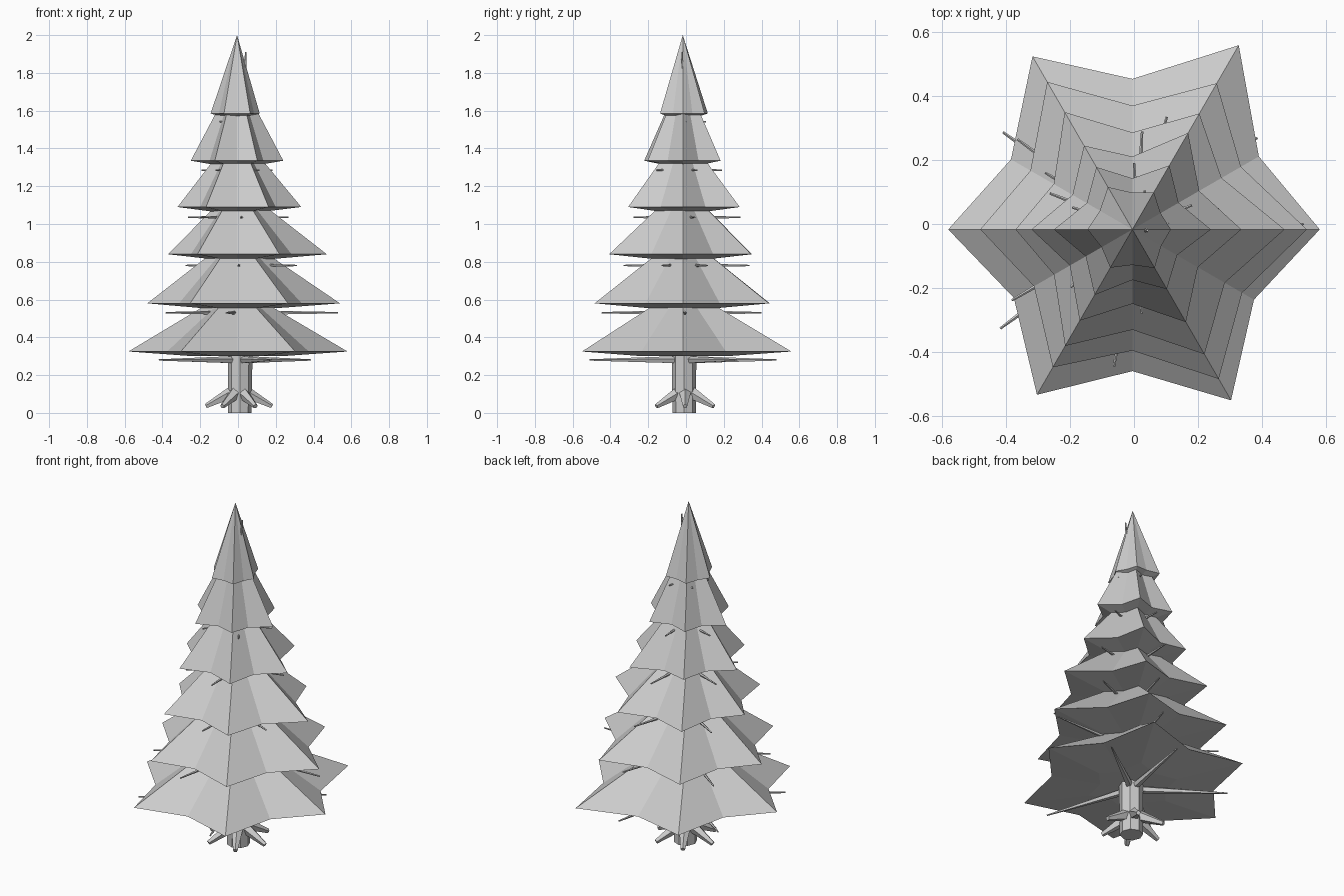
import bpy, bmesh, math
from mathutils import Vector

if "Cube" in bpy.data.objects:
    bpy.data.objects.remove(bpy.data.objects["Cube"])

grey = bpy.data.materials.new("light grey")
grey.diffuse_color = (0.6, 0.6, 0.6, 1)
grey.use_nodes = True
grey.node_tree.nodes["Principled BSDF"].inputs["Base Color"].default_value = grey.diffuse_color
CX, CY = -0.005, -0.017


def finish(name, bm):
    bmesh.ops.recalc_face_normals(bm, faces=bm.faces)
    me = bpy.data.meshes.new(name)
    bm.to_mesh(me)
    bm.free()
    me.materials.append(grey)
    ob = bpy.data.objects.new(name, me)
    bpy.context.collection.objects.link(ob)
    return ob


def spike(bm, a, b, r1, r2, sides=5):
    """Tapered stick between two points."""
    a, b = Vector(a), Vector(b)
    d = b - a
    m = d.to_track_quat('Z', 'Y').to_matrix().to_4x4()
    m.translation = (a + b) / 2
    bmesh.ops.create_cone(bm, cap_ends=True, segments=sides, radius1=r1,
                          radius2=r2, depth=d.length, matrix=m)


# Foliage tiers: rim height, apex height, notch ratio, six tip radii
tiers = [
    (0.325, 0.67, 0.73, (.585, .664, .624, .575, .596, .616)),
    (0.58, 0.95, 0.73, (.545, .527, .532, .475, .497, .539)),
    (0.84, 1.21, 0.72, (.475, .418, .423, .365, .42, .45)),
    (1.09, 1.50, 0.70, (.34, .348, .302, .315, .329, .334)),
    (1.335, 1.80, 0.70, (.245, .231, .225, .245, .236, .215)),
    (1.585, 2.00, 0.80, (.12, .134, .153, .14, .138, .139)),
]
for n, (z, top, notch, tips) in enumerate(tiers):
    bm = bmesh.new()
    apex = bm.verts.new((CX, CY, top))
    rim, under = [], []
    for i in range(12):
        r = tips[i // 2]
        if i % 2:
            r = notch * (tips[i // 2] + tips[(i // 2 + 1) % 6]) / 2
        c, s = math.cos(i * math.pi / 6), math.sin(i * math.pi / 6)
        rim.append(bm.verts.new((CX + r * c, CY + r * s, z)))
        under.append(bm.verts.new((CX + .4 * r * c, CY + .4 * r * s, z - .025)))
    for i in range(12):
        j = (i + 1) % 12
        bm.faces.new((rim[i], rim[j], apex))
        bm.faces.new((rim[j], rim[i], under[i], under[j]))
    bm.faces.new(under)
    finish(f"foliage_tier_{n + 1}", bm)

# Trunk and the thin leader beside the top
bm = bmesh.new()
spike(bm, (0.01, -0.01, 0), (0.012, -0.01, 0.4), 0.062, 0.066, 8)
spike(bm, (0.012, -0.01, 0.4), (0.02, -0.02, 1.6), 0.066, 0.02, 8)
spike(bm, (0.02, -0.02, 1.6), (0.042, -0.02, 1.91), 0.02, 0.004, 6)
finish("trunk", bm)

# Roots
bm = bmesh.new()
for k in range(6):
    c, s = math.cos(k * math.pi / 3), math.sin(k * math.pi / 3)
    spike(bm, (.005 + .04 * c, -.005 + .04 * s, 0.105),
          (.005 + .175 * c, -.005 + .175 * s, 0.035), 0.034, 0.013)
finish("roots", bm)

# Bare branches under each tier: height, thickness, (angle, length) pairs
branches = [
    (0.28, .022, ((35, .47), (78, .49), (145, .50), (218, .53), (289, .54))),
    (0.53, .015, ((0, .53), (72, .42), (144, .45), (212, .45), (262, .45))),
    (0.78, .013, ((20, .33), (73, .35), (150, .32), (270, .33), (335, .30))),
    (1.035, .012, ((10, .27), (85, .29), (160, .28), (225, .28), (275, .28))),
    (1.285, .010, ((18, .19), (90, .19), (165, .20), (234, .20), (306, .19))),
    (1.54, .008, ((0, .11), (72, .11), (144, .11), (216, .12), (288, .10))),
]
bm = bmesh.new()
for z, r, rods in branches:
    for deg, length in rods:
        a = math.radians(deg)
        spike(bm, (0.01, -0.01, z),
              (length * math.cos(a), length * math.sin(a), z), r, 0.004)
finish("branches", bm)
